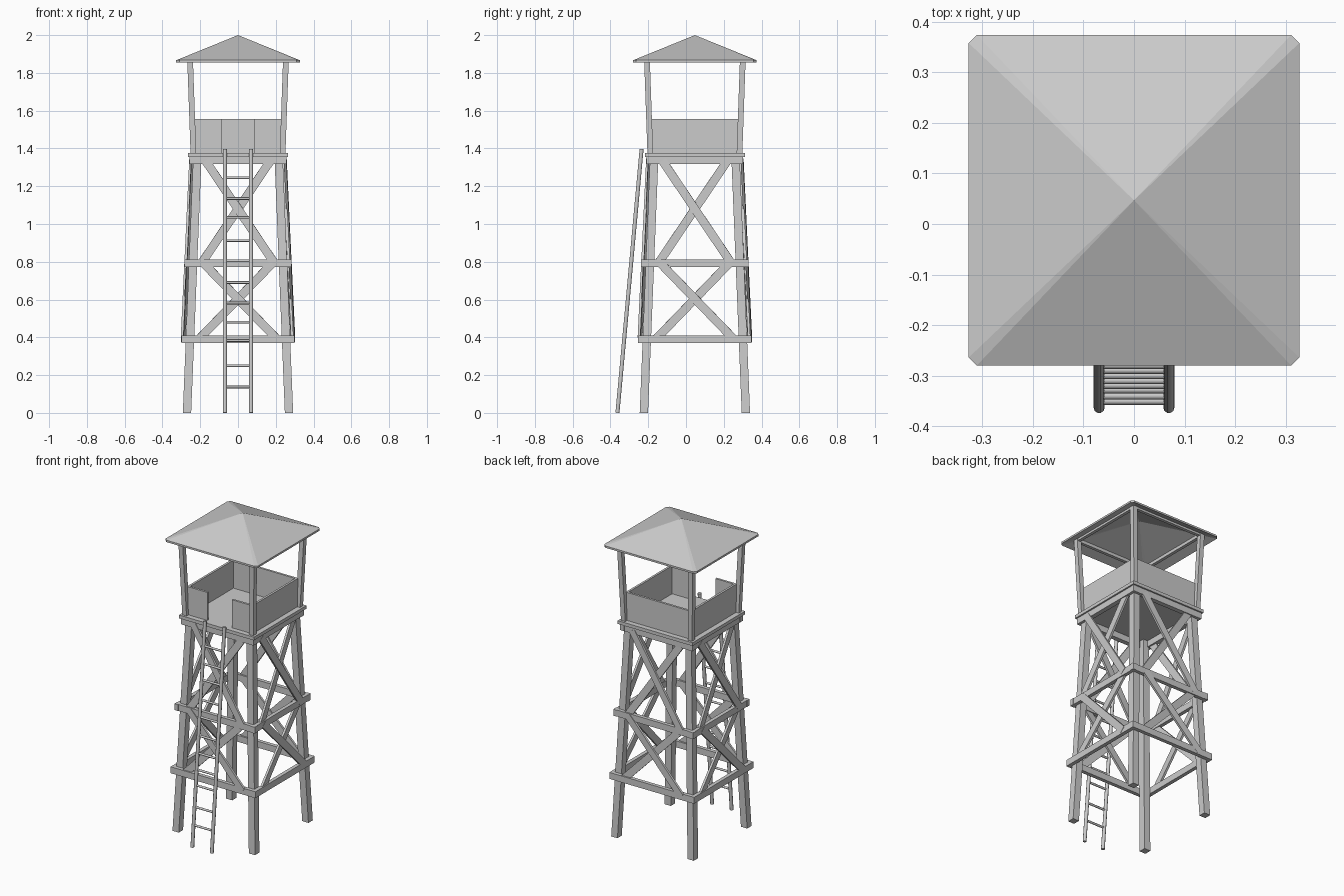
import bpy, bmesh, math
from mathutils import Vector, Matrix

if "Cube" in bpy.data.objects:
    bpy.data.objects.remove(bpy.data.objects["Cube"])

CY = 0.047                      # tower axis in y
OFF = Vector((0, CY, 0))


def make(name, verts, faces):
    me = bpy.data.meshes.new(name)
    me.from_pydata([tuple(v) for v in verts], [], faces)
    bm = bmesh.new()
    bm.from_mesh(me)
    bmesh.ops.recalc_face_normals(bm, faces=bm.faces)
    bm.to_mesh(me)
    bm.free()
    ob = bpy.data.objects.new(name, me)
    bpy.context.collection.objects.link(ob)
    return ob


def loft(name, a, b):
    """Solid between two matching rings."""
    n = len(a)
    faces = [tuple(range(n)), tuple(range(n, 2 * n))]
    faces += [(i, (i + 1) % n, n + (i + 1) % n, n + i) for i in range(n)]
    return make(name, list(a) + list(b), faces)


def square(x, y, z, hx, hy):
    return [Vector((x + sx * hx, y + sy * hy, z)) + OFF
            for sx, sy in ((-1, -1), (1, -1), (1, 1), (-1, 1))]


def box(name, x0, x1, y0, y1, z0, z1):
    c = ((x0 + x1) / 2, (y0 + y1) / 2)
    h = ((x1 - x0) / 2, (y1 - y0) / 2)
    return loft(name, square(*c, z0, *h), square(*c, z1, *h))


def plank(name, a, b, normal, width, thick):
    """Flat board from a to b, lying in the plane facing normal."""
    a, b = Vector(a), Vector(b)
    d = (b - a).normalized()
    s = d.cross(Vector(normal)).normalized()
    n = s.cross(d)
    ring = [s * (u * width / 2) + n * (v * thick / 2)
            for u, v in ((-1, -1), (1, -1), (1, 1), (-1, 1))]
    return loft(name, [a + r for r in ring], [b + r for r in ring])


def pole(name, a, b, r, sides=10):
    a, b = Vector(a), Vector(b)
    q = (b - a).to_track_quat('Z', 'Y')
    ring = [q @ Vector((r * math.cos(t), r * math.sin(t), 0))
            for t in (2 * math.pi * i / sides for i in range(sides))]
    ob = loft(name, [a + p for p in ring], [b + p for p in ring])
    bpy.ops.object.select_all(action='DESELECT')
    ob.select_set(True)
    bpy.context.view_layer.objects.active = ob
    bpy.ops.object.shade_smooth_by_angle(angle=math.radians(50))
    return ob


# Tapering legs and slightly flaring upper posts
for sx in (-1, 1):
    for sy in (-1, 1):
        loft("leg", square(sx * .27, sy * .27, 0, .022, .022),
             square(sx * .215, sy * .215, 1.357, .022, .022))
        loft("roof_post", square(sx * .236, sy * .236, 1.37, .015, .015),
             square(sx * .254, sy * .254, 1.882, .015, .015))


def outer(z):                   # outer face of the beams at height z
    return .30 - (z - .39) * .045 / .95


# Repeated framing, one pass per side
SIDES = ("front", "right", "back", "left")
for k, side in enumerate(SIDES):
    turn = Matrix.Translation(OFF) @ Matrix.Rotation(k * math.pi / 2, 4, 'Z')
    parts = []
    # horizontal beams
    for z, half, t in ((.39, .30, .024), (.792, .284, .024), (1.337, .256, .03)):
        o = outer(z)
        parts.append(plank(side + "_beam", (-half, -o + t / 2, z), (half, -o + t / 2, z),
                           (0, -1, 0), .041, t))
    # crossed diagonal braces
    for zt, xt, zb, xb in ((1.335, .172, .797, .19), (.795, .185, .39, .207)):
        for s, inset in ((1, .005), (-1, .014)):
            parts.append(plank(side + "_brace",
                               (-s * xt, -outer(zt) + inset, zt),
                               (s * xb, -outer(zb) + inset, zb),
                               (0, -1, -.047), .045, .014))
    # beam under the roof
    parts.append(plank(side + "_roof_beam", (-.255, -.254, 1.877), (.255, -.254, 1.877),
                       (0, -1, 0), .02, .02))
    # parapet, open at the ladder
    spans = ((-.232, -.088), (.086, .232)) if k == 0 else ((-.232, .232),)
    for x0, x1 in spans:
        parts.append(plank(side + "_parapet", (x0, -.225, 1.464), (x1, -.225, 1.464),
                           (0, -1, 0), .184, .014))
    for p in parts:
        p.data.transform(turn)

# Platform floor
box("platform_floor", -.265, .265, -.265, .265, 1.356, 1.377)

# Thin pyramid roof with clipped corners
H, C = .327, .016
corners = [(H - C, -H), (H, -H + C), (H, H - C), (H - C, H),
           (-H + C, H), (-H, H - C), (-H, -H + C), (-H + C, -H)]
verts = [Vector((x, y, z)) + OFF for z in (1.867, 1.855) for x, y in corners]
verts += [Vector((0, 0, 2.0)) + OFF, Vector((0, 0, 1.988)) + OFF]
faces = []
for i in range(8):
    j = (i + 1) % 8
    faces += [(i, j, 16), (8 + j, 8 + i, 17), (i, 8 + i, 8 + j, j)]
make("roof", verts, faces)

# Ladder leaning on the front
foot, head = Vector((0, -.363, 0)), Vector((0, -.235, 1.397))
for s in (-1, 1):
    dx = Vector((s * .069, 0, 0))
    pole("ladder_rail", foot + dx, head + dx, .011)
for z in (.137, .25, .383, .48, .582, .69, .805, .912, 1.035, 1.135, 1.245):
    p = foot.lerp(head, z / head.z)
    dx = Vector((.066, 0, 0))
    pole("ladder_rung", p - dx, p + dx, .007, 8)
